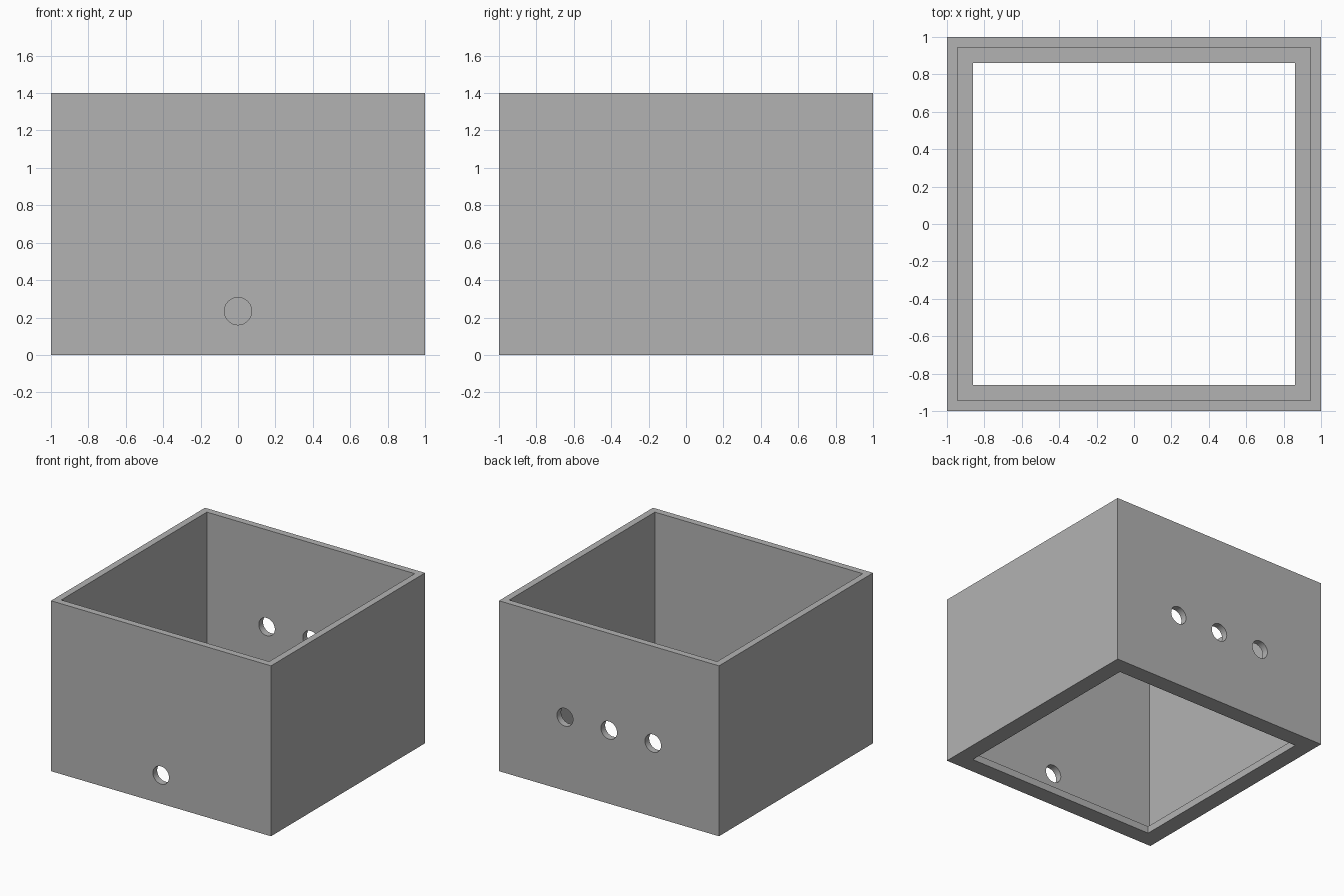
import bpy
from math import pi

if "Cube" in bpy.data.objects:
    bpy.data.objects.remove(bpy.data.objects["Cube"], do_unlink=True)

HEIGHT, WALL, LEDGE, FLOOR = 1.4, 0.055, 0.138, 0.058
HOLE_RADIUS = 0.073

grey = bpy.data.materials.new("mid grey")
grey.use_nodes = True
colour = (0.45, 0.45, 0.45, 1)
grey.diffuse_color = colour
grey.node_tree.nodes["Principled BSDF"].inputs["Base Color"].default_value = colour


def block(name, half, low, high):
    """Square block centred on the z axis."""
    bpy.ops.mesh.primitive_cube_add(size=1, location=(0, 0, (low + high) / 2))
    obj = bpy.context.object
    obj.name = name
    obj.scale = (2 * half, 2 * half, high - low)
    bpy.ops.object.transform_apply(location=True, rotation=True, scale=True)
    obj.data.materials.append(grey)
    return obj


def drill(name, x, y, z):
    """Round cutter running front to back through one wall."""
    bpy.ops.mesh.primitive_cylinder_add(vertices=48, radius=HOLE_RADIUS, depth=0.3,
                                        location=(x, y, z), rotation=(pi / 2, 0, 0))
    obj = bpy.context.object
    obj.name = name
    obj.data.materials.append(grey)
    return obj


# Outer shell
box = block("open_box", 1, 0, HEIGHT)

# Cavity, opening inside the bottom ledge, one front hole, three back holes
cutters = [block("cavity_cutter", 1 - WALL, FLOOR, HEIGHT + 0.2),
           block("opening_cutter", 1 - LEDGE, -0.2, FLOOR + 0.2),
           drill("front_hole_cutter", 0, -1, 0.234)]
cutters += [drill("back_hole_cutter", x, 1, 0.603) for x in (-0.4, 0, 0.4)]

for cutter in cutters:
    cutter.hide_render = True
    cut = box.modifiers.new(cutter.name, "BOOLEAN")
    cut.operation = "DIFFERENCE"
    cut.solver = "EXACT"
    cut.object = cutter
    bpy.ops.object.select_all(action="DESELECT")
    box.select_set(True)
    bpy.context.view_layer.objects.active = box
    bpy.ops.object.modifier_apply(modifier=cut.name)
    bpy.data.objects.remove(cutter, do_unlink=True)

# Smooth hole walls, sharp box edges
bpy.ops.object.shade_smooth_by_angle(angle=pi / 6)
